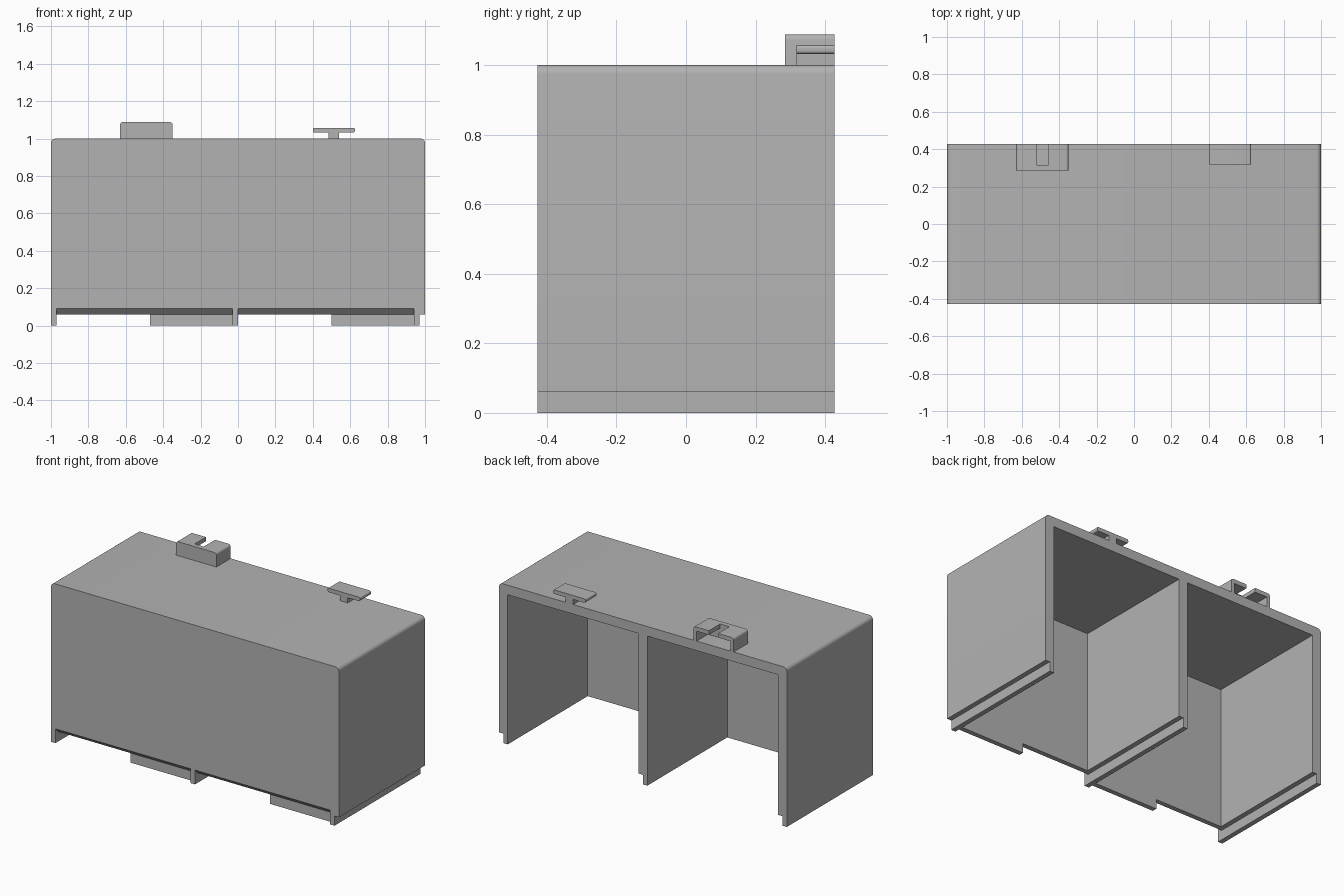
import bpy, bmesh, math
from mathutils import Vector

cube = bpy.data.objects.get("Cube")
if cube:
    bpy.data.objects.remove(cube, do_unlink=True)

grey = bpy.data.materials.new("light grey plastic")
grey.use_nodes = True
colour = (0.45, 0.45, 0.45, 1)
grey.diffuse_color = colour
grey.node_tree.nodes["Principled BSDF"].inputs["Base Color"].default_value = colour

FRONT, BACK = -0.427, 0.427
WALL, RAIL, PITCH = 0.06, 0.03, 0.97
FAR = 0.6   # cutters reach past the body


def prism(name, points, start, direction):
    """Extrude a closed outline, given as 3D points, along a direction."""
    bm = bmesh.new()
    base = [bm.verts.new(Vector(p) + Vector(start)) for p in points]
    face = bm.faces.new(base)
    ext = bmesh.ops.extrude_face_region(bm, geom=[face])
    verts = [g for g in ext["geom"] if isinstance(g, bmesh.types.BMVert)]
    bmesh.ops.translate(bm, verts=verts, vec=direction)
    bmesh.ops.recalc_face_normals(bm, faces=bm.faces)
    mesh = bpy.data.meshes.new(name)
    bm.to_mesh(mesh)
    bm.free()
    mesh.materials.append(grey)
    obj = bpy.data.objects.new(name, mesh)
    bpy.context.collection.objects.link(obj)
    return obj


def box(name, x0, x1, y0, y1, z0, z1):
    outline = [(x0, y0, z0), (x1, y0, z0), (x1, y0, z1), (x0, y0, z1)]
    return prism(name, outline, (0, 0, 0), (0, y1 - y0, 0))


def rounded(name, x0, x1, y0, y1, z0, z1, r, bottom=False, steps=6):
    """Box along y with rounded upper (and optionally lower) corners."""
    corners = [(x1 - r, z1 - r, 0), (x0 + r, z1 - r, 90)]
    if bottom:
        corners += [(x0 + r, z0 + r, 180), (x1 - r, z0 + r, 270)]
    pts = []
    for cx, cz, a in corners:
        for i in range(steps + 1):
            t = math.radians(a + 90 * i / steps)
            pts.append((cx + r * math.cos(t), y0, cz + r * math.sin(t)))
    if not bottom:
        pts += [(x0, y0, z0), (x1, y0, z0)]
    return prism(name, pts, (0, 0, 0), (0, y1 - y0, 0))


def combine(obj, others, operation="DIFFERENCE"):
    for other in others:
        mod = obj.modifiers.new("cut", "BOOLEAN")
        mod.object, mod.operation, mod.solver = other, operation, "EXACT"
    bpy.context.view_layer.update()
    graph = bpy.context.evaluated_depsgraph_get()
    mesh = bpy.data.meshes.new_from_object(obj.evaluated_get(graph))
    obj.modifiers.clear()
    obj.data = mesh
    for other in others:
        bpy.data.objects.remove(other, do_unlink=True)


def smooth(obj):
    bpy.ops.object.select_all(action="DESELECT")
    obj.select_set(True)
    bpy.context.view_layer.objects.active = obj
    bpy.ops.object.shade_smooth_by_angle(angle=math.radians(30))


# Housing: two bays open at the back and below
housing = rounded("housing", -1, 1, FRONT, BACK, 0, 1, 0.025)
cutters = []
for i in range(2):
    left = -1 + RAIL + i * PITCH          # inner side of the guide rail
    right = left + PITCH - RAIL           # next guide rail
    inside = FRONT + WALL
    # bay interior, and the step beside the rail
    cutters.append(box("bay", left + RAIL, right, inside, FAR, -0.1, 1 - WALL))
    cutters.append(box("step", left, right, inside, FAR, -0.1, WALL))
    # bevelled lower front edge, leaving a tab behind it
    bevel = [(0, -FAR, -0.1), (0, FRONT + RAIL, -0.1), (0, FRONT + RAIL, WALL),
             (0, FRONT, WALL + RAIL), (0, -FAR, WALL + RAIL)]
    cutters.append(prism("bevel", bevel, (left, 0, 0), (right - left, 0, 0)))
    # finger notch beside the tab
    cutters.append(box("notch", left, left + 0.5, -FAR, FAR, -0.1, WALL))
cutters.append(box("outer_step", 1 - RAIL, 1.1, -FAR, FAR, -0.1, WALL))
combine(housing, cutters)
smooth(housing)

# Socket clip: hollow box with a slotted top, open at the back
socket = rounded("socket_clip", -0.63, -0.35, 0.285, BACK, 1, 1.088, 0.015)
combine(socket, [
    box("hollow", -0.607, -0.373, 0.315, FAR, 0.9, 1.062),
    box("slot", -0.522, -0.458, 0.315, FAR, 1.03, 1.2),
])
smooth(socket)

# T-shaped hook: stem and rounded plate
box("hook_stem", 0.485, 0.54, 0.318, BACK, 1, 1.035)
plate = rounded("hook_plate", 0.4, 0.625, 0.318, BACK, 1.032, 1.057, 0.009, True)
smooth(plate)
